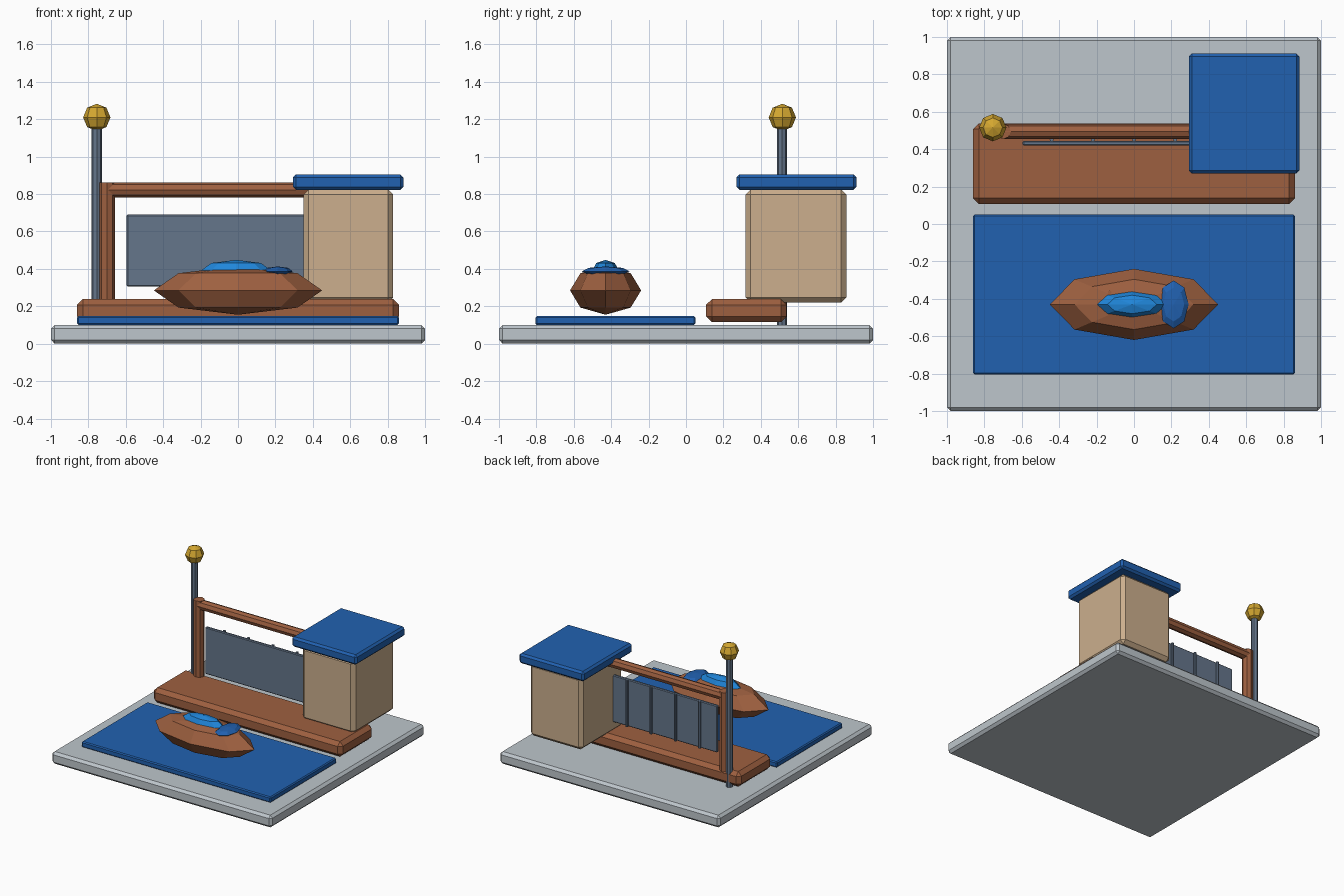
import bpy, math

if "Cube" in bpy.data.objects:
    bpy.data.objects.remove(bpy.data.objects["Cube"])


def material(name, rgb):
    m = bpy.data.materials.new(name)
    lin = [(c / 255 / 12.92) if c < 10 else ((c / 255 + 0.055) / 1.055) ** 2.4 for c in rgb]
    m.diffuse_color = (*lin, 1)
    m.use_nodes = True
    m.node_tree.nodes["Principled BSDF"].inputs["Base Color"].default_value = m.diffuse_color
    return m


STONE = material("pale_stone", (190, 198, 204))
BLUE = material("deep_blue", (33, 97, 176))
BROWN = material("brown_wood", (158, 96, 64))
TAN = material("tan_wall", (204, 175, 141))
SLATE = material("slate_grey", (101, 118, 139))
GOLD = material("gold", (212, 167, 48))
SKY = material("bright_blue", (32, 134, 218))


def finish(name, mat):
    ob = bpy.context.object
    ob.name = name
    ob.data.materials.append(mat)
    return ob


def box(name, mat, x, y, z, bevel):
    """Bevelled box given by its (min, max) range on each axis."""
    bpy.ops.mesh.primitive_cube_add(size=1, location=[sum(r) / 2 for r in (x, y, z)])
    ob = finish(name, mat)
    ob.scale = [r[1] - r[0] for r in (x, y, z)]
    bpy.ops.object.transform_apply(location=False, rotation=False, scale=True)
    mod = ob.modifiers.new("edge", 'BEVEL')
    mod.width, mod.segments = bevel, 1
    return ob


def rod(name, mat, centre, radius, length, along_x=False):
    rot = (0, math.pi / 2, 0) if along_x else (0, 0, 0)
    bpy.ops.mesh.primitive_cylinder_add(vertices=8, radius=radius, depth=length,
                                        location=centre, rotation=rot)
    return finish(name, mat)


def gem(name, mat, centre, radii):
    """Low-poly ellipsoid."""
    bpy.ops.mesh.primitive_uv_sphere_add(segments=8, ring_count=4, radius=1, location=centre)
    ob = finish(name, mat)
    ob.scale = radii
    return ob


# ground slab, water and dock
box("base_slab", STONE, (-1, 1), (-1, 1), (0, 0.1), 0.02)
box("water_panel", BLUE, (-0.86, 0.86), (-0.805, 0.05), (0.1, 0.147), 0.008)
box("dock", BROWN, (-0.86, 0.86), (0.108, 0.537), (0.115, 0.238), 0.03)

# hut
box("hut_walls", TAN, (0.35, 0.83), (0.318, 0.857), (0.22, 0.825), 0.028)
box("hut_roof", BLUE, (0.294, 0.884), (0.27, 0.912), (0.823, 0.905), 0.016)

# frame with hanging board and its back ribs
rod("frame_post", BROWN, (-0.70, 0.495, 0.53), 0.042, 0.665)
rod("frame_rail", BROWN, (-0.15, 0.495, 0.823), 0.04, 1.1, True)
box("hanging_board", SLATE, (-0.595, 0.595), (0.42, 0.445), (0.305, 0.69), 0.006)
for i in range(-2, 3):
    rod(f"board_rib_{i + 3}", SLATE, (i * 0.22, 0.452, 0.498), 0.011, 0.385)

# lamp
rod("lamp_pole", SLATE, (-0.755, 0.513, 0.63), 0.027, 1.06)
gem("lamp_ball", GOLD, (-0.755, 0.515, 1.21), (0.073, 0.073, 0.073))

# boat
gem("boat_hull", BROWN, (0, -0.43, 0.285), (0.45, 0.19, 0.13))
gem("boat_canopy", SKY, (-0.01, -0.43, 0.392), (0.187, 0.07, 0.056))
gem("boat_cushion", BLUE, (0.212, -0.43, 0.387), (0.08, 0.128, 0.026))
rod("boat_peg", BROWN, (-0.13, -0.365, 0.35), 0.01, 0.09)
